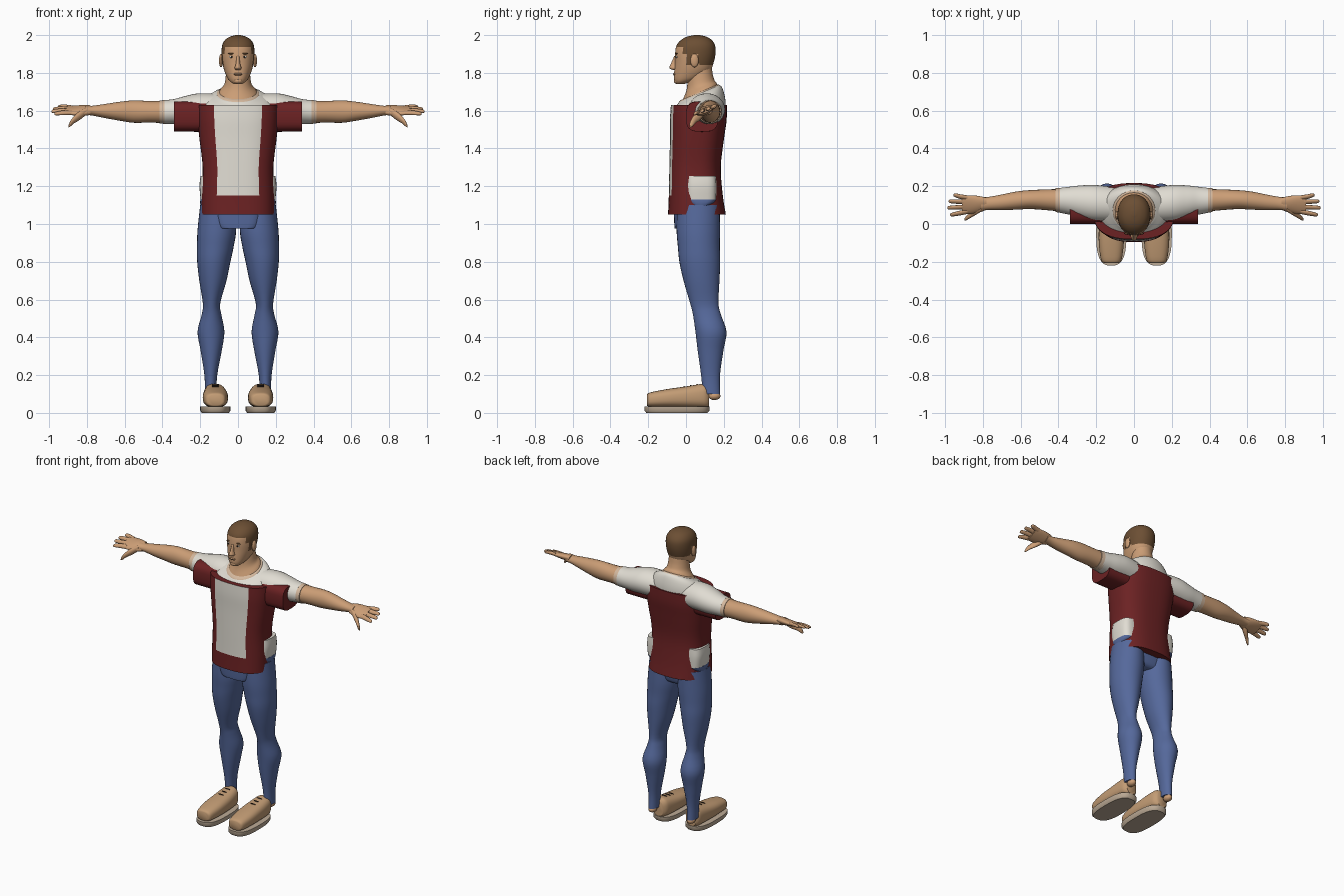
import bpy, bmesh, math
from mathutils import Vector


def mat(name, rgb):
    m = bpy.data.materials.new(name)
    m.diffuse_color = (*rgb, 1)
    return m


SKIN = mat("skin", (.60, .34, .18))
HAIR = mat("brown hair", (.15, .078, .034))
WHITE = mat("off white cloth", (.75, .72, .65))
RED = mat("dark red cloth", (.15, .016, .017))
BLUE = mat("denim blue", (.091, .14, .33))
SHOE = mat("tan leather", (.54, .33, .175))
SOLE = mat("pale sole", (.50, .40, .30))
TRIM = mat("pale trim", (.66, .48, .34))
DARK = mat("dark brown", (.03, .018, .012))


def finish(name, bm, mats, mirror, angle=45):
    bmesh.ops.recalc_face_normals(bm, faces=bm.faces)
    me = bpy.data.meshes.new(name)
    bm.to_mesh(me)
    bm.free()
    for m in mats:
        me.materials.append(m)
    ob = bpy.data.objects.new(name, me)
    bpy.context.collection.objects.link(ob)
    if mirror:
        ob.modifiers.new("mirror", 'MIRROR').use_mirror_merge = False
    bpy.ops.object.select_all(action='DESELECT')
    ob.select_set(True)
    bpy.context.view_layer.objects.active = ob
    bpy.ops.object.shade_smooth_by_angle(angle=math.radians(angle))
    return ob


def spline(a, b, c, d, t):
    return tuple(.5 * (2 * q + (r - p) * t + (2 * p - 5 * q + 4 * r - s) * t * t
                       + (3 * q - p - 3 * r + s) * t ** 3) for p, q, r, s in zip(a, b, c, d))


def loft(name, keys, mats, axis='z', n=2.0, segs=24, sub=4, mirror=False, rule=None, bend=None):
    """Skin through superellipse rings: (position on axis, centre u, centre v, radius u, radius v)."""
    rings = []
    for i in range(len(keys) - 1):
        four = [keys[max(i - 1, 0)], keys[i], keys[i + 1], keys[min(i + 2, len(keys) - 1)]]
        rings += [spline(*four, k / sub) for k in range(sub)]
    rings.append(keys[-1])
    bm = bmesh.new()
    rows = []
    for t, cu, cv, ru, rv in rings:
        row = []
        for j in range(segs):
            a = 2 * math.pi * j / segs
            c, s = math.cos(a), math.sin(a)
            u = cu + ru * math.copysign(abs(c) ** (2 / n), c)
            v = cv + rv * math.copysign(abs(s) ** (2 / n), s)
            p = Vector({'z': (u, v, t), 'x': (t, u, v), 'y': (u, t, v)}[axis])
            if bend:
                p.z += bend(p)
            row.append(bm.verts.new(p))
        rows.append(row)
    for lo, hi in zip(rows, rows[1:]):
        for j in range(segs):
            k = (j + 1) % segs
            f = bm.faces.new((lo[j], lo[k], hi[k], hi[j]))
            if rule:
                f.material_index = rule(f.calc_center_median(), j)
    bm.faces.new(rows[0])
    top = bm.faces.new(rows[-1])
    if rule:
        top.material_index = rule(top.calc_center_median(), -1)
    return finish(name, bm, mats, mirror)


def ball(name, pos, size, m, mirror=False):
    bm = bmesh.new()
    bmesh.ops.create_uvsphere(bm, u_segments=14, v_segments=8, radius=1)
    for v in bm.verts:
        v.co = Vector([p + c * s for p, c, s in zip(pos, v.co, size)])
    return finish(name, bm, [m], mirror)


# Head, with hair cap, sideburns and nape
def hair_rule(c, j):
    return int(c.z > 1.938 or (c.y > .065 and c.z > 1.84)
               or (c.z > 1.90 and c.y > -.015) or (c.z > 1.84 and 0 < c.y < .03))


loft("head", [(1.742, 0, -.03, .024, .022), (1.755, 0, -.012, .042, .048),
              (1.775, 0, .012, .057, .076), (1.81, 0, .033, .072, .095),
              (1.85, 0, .043, .082, .102), (1.90, 0, .049, .087, .107),
              (1.945, 0, .052, .084, .102), (1.975, 0, .055, .068, .08),
              (1.992, 0, .057, .042, .05), (2.0, 0, .058, .012, .014)],
     [SKIN, HAIR], n=2.15, segs=48, sub=5, rule=hair_rule)
loft("nose", [(1.815, 0, -.058, .012, .01), (1.826, 0, -.064, .018, .025),
              (1.85, 0, -.06, .011, .02), (1.89, 0, -.052, .008, .01)], [SKIN], segs=14)
ball("ear", (.09, .045, 1.865), (.011, .022, .036), SKIN, True)
ball("eye", (.034, -.049, 1.885), (.013, .006, .006), WHITE, True)
ball("pupil", (.033, -.053, 1.885), (.005, .004, .005), DARK, True)
ball("eyebrow", (.034, -.05, 1.902), (.019, .006, .0045), HAIR, True)
ball("lips", (0, -.06, 1.793), (.024, .008, .008), SKIN)
ball("mouth_line", (0, -.066, 1.793), (.021, .004, .0015), DARK)
ball("chin", (0, -.047, 1.757), (.026, .018, .015), SKIN)


# Neck and shirt shoulders share a neckline that dips at the front
def dip(p):
    return .42 * (p.y - .07) * max(0, min(1, (p.z - 1.6) / .08, (1.79 - p.z) / .08))


loft("neck", [(1.655, 0, .07, .118, .11), (1.70, 0, .075, .098, .09),
              (1.735, 0, .078, .073, .074), (1.79, 0, .076, .064, .066),
              (1.84, 0, .075, .06, .06)], [SKIN], segs=32, bend=dip)
loft("shirt_yoke", [(1.56, 0, .065, .2, .135), (1.62, 0, .067, .195, .143),
                    (1.665, 0, .07, .165, .127), (1.69, 0, .07, .113, .108)],
     [WHITE], segs=48, bend=dip)
loft("neckline_trim", [(1.68, 0, .07, .119, .112), (1.692, 0, .07, .111, .106),
                       (1.697, 0, .07, .104, .098)], [TRIM], segs=48, bend=dip)

# Jacket body: the columns at the front between the lapels show the shirt
loft("jacket", [(1.05, 0, .058, .195, .153), (1.15, 0, .052, .192, .143),
                (1.30, 0, .048, .187, .136), (1.45, 0, .058, .204, .143),
                (1.55, 0, .065, .214, .15), (1.63, 0, .068, .215, .148)],
     [RED, WHITE], n=2.6, segs=48,
     rule=lambda c, j: int(32 <= j < 40 and c.z > 1.15))
loft("jacket_sleeve", [(.17, .085, 1.57, .085, .082), (.338, .085, 1.569, .085, .08)],
     [RED], 'x', n=3.2, segs=32, sub=2, mirror=True)

# Shirt tail showing at the hips, with denim under it
loft("shirt_tail", [(1.13, .14, .08, .058, .08), (1.20, .14, .08, .064, .082),
                    (1.255, .14, .08, .058, .078)], [WHITE], n=3, mirror=True)
loft("hip_denim", [(1.08, .14, .075, .055, .02), (1.11, .14, .08, .06, .065),
                   (1.131, .14, .08, .059, .08)], [BLUE], n=3, mirror=True)

# Shirt sleeves, cuffs and bare arms
loft("shirt_sleeve", [(.06, .10, 1.60, .09, .085), (.20, .110, 1.607, .096, .085),
                      (.28, .117, 1.60, .087, .077), (.34, .123, 1.595, .074, .066),
                      (.39, .125, 1.593, .066, .063)], [WHITE], 'x', segs=32, mirror=True)
loft("cuff", [(.38, .125, 1.593, .0665, .0635), (.415, .126, 1.593, .063, .061)],
     [TRIM], 'x', segs=32, sub=1, mirror=True)
loft("arm", [(.38, .125, 1.593, .06, .06), (.46, .128, 1.594, .055, .057),
             (.55, .129, 1.595, .05, .059), (.62, .124, 1.597, .048, .051),
             (.70, .115, 1.598, .041, .038), (.77, .109, 1.60, .034, .026),
             (.81, .106, 1.602, .036, .024)], [SKIN], 'x', mirror=True)


# Hands: palm tilts so the thumb side is lower
def tilt(p):
    return .35 * (p.y - .105)


loft("palm", [(.78, .107, 1.602, .032, .023), (.82, .104, 1.602, .044, .024),
              (.87, .102, 1.602, .05, .019), (.91, .102, 1.603, .046, .014)],
     [SKIN], 'x', mirror=True, bend=tilt)
for label, y0, y1, tip in (("index", .066, .05, .972), ("middle", .091, .086, .987),
                           ("ring", .116, .12, .98), ("little", .138, .152, .955)):
    loft(label + "_finger", [(.88, y0, 1.604, .013, .012), (.92, (y0 + y1) / 2, 1.606, .0125, .012),
                             (tip - .01, y1, 1.604, .01, .009), (tip, y1, 1.602, .004, .004)],
         [SKIN], 'x', segs=12, mirror=True, bend=tilt)
loft("thumb", [(.80, .088, 1.60, .018, .02), (.84, .066, 1.573, .02, .024),
               (.87, .043, 1.55, .014, .019), (.888, .03, 1.53, .011, .015),
               (.897, .024, 1.517, .004, .006)], [SKIN], 'x', segs=14, mirror=True)

# Trousers
loft("trouser_seat", [(.975, 0, .035, .10, .095), (1.0, 0, .045, .12, .107),
                      (1.10, 0, .05, .145, .115)], [BLUE], n=4, segs=32)
loft("trouser_leg", [(1.10, .11, .065, .09, .113), (.97, .112, .065, .102, .115),
                     (.88, .12, .068, .097, .111), (.80, .128, .073, .088, .108),
                     (.70, .133, .082, .072, .095), (.58, .14, .097, .046, .075),
                     (.52, .14, .111, .052, .074), (.43, .143, .132, .071, .082),
                     (.33, .142, .13, .056, .068), (.20, .144, .13, .034, .05),
                     (.10, .145, .135, .03, .046)], [BLUE], segs=32, mirror=True)
ball("heel", (.145, .15, .09), (.025, .033, .022), SKIN, True)

# Shoes
loft("shoe_upper", [(-.207, .12, .068, .036, .028), (-.19, .12, .07, .054, .038),
                    (-.10, .12, .078, .066, .048), (0, .12, .084, .065, .056),
                    (.08, .122, .09, .058, .063), (.107, .123, .09, .05, .062),
                    (.122, .124, .085, .036, .05)], [SHOE], 'y', n=2.6, segs=32, mirror=True)
loft("shoe_sole", [(0, .12, -.048, .072, .162), (.012, .12, -.048, .08, .172),
                   (.034, .12, -.048, .08, .172)], [SOLE], n=2.8, segs=40, sub=1, mirror=True)
for i in range(3):
    y = -.01 + i * .035
    ball(f"lace_{i + 1}", (.12, y, .139 + i * .0055), (.02, .004, .004), DARK, True)
